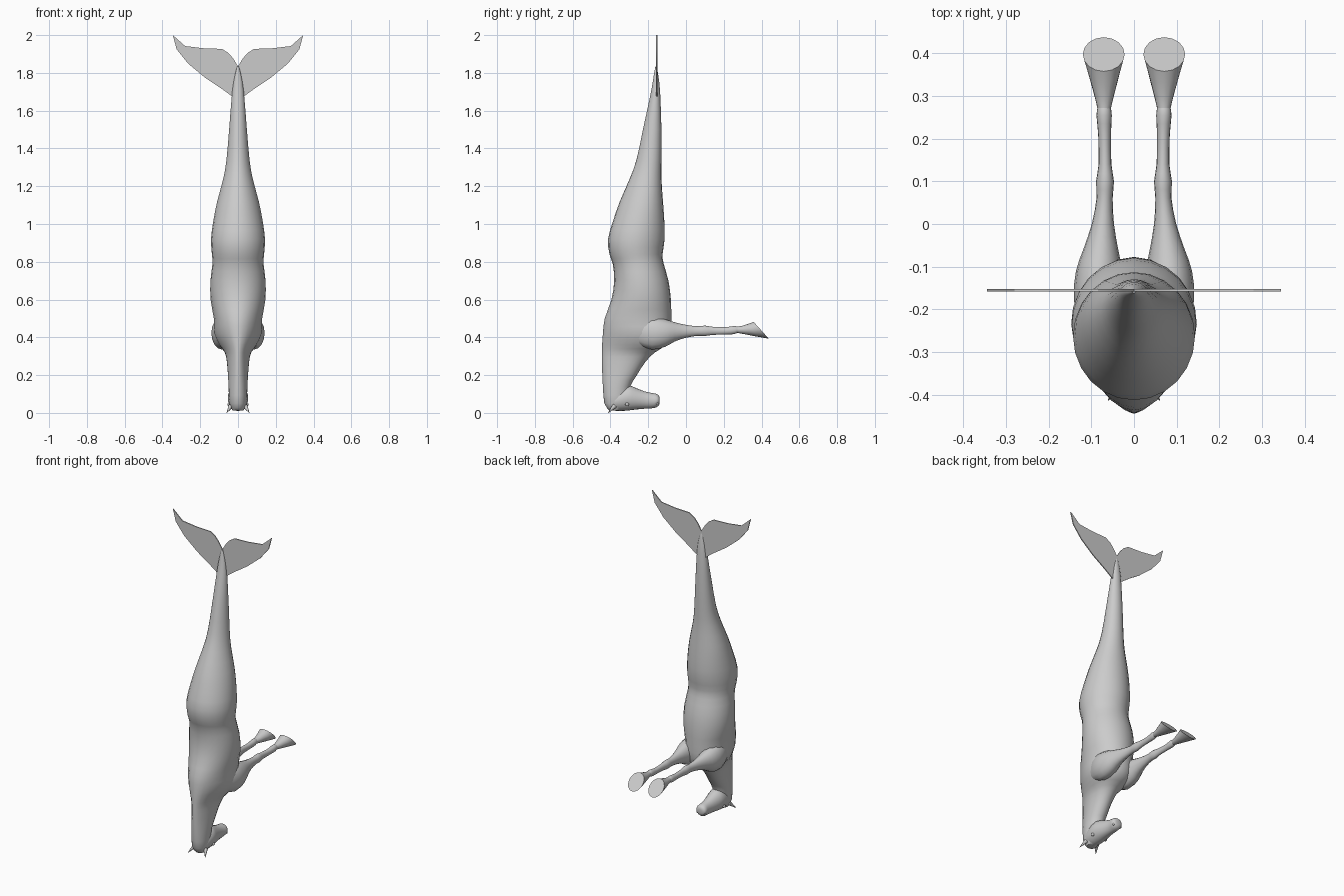
import bpy, bmesh
from math import sin, cos, pi, radians
from mathutils import Vector


def finish(bm, name, angle=50):
    bmesh.ops.recalc_face_normals(bm, faces=bm.faces)
    me = bpy.data.meshes.new(name)
    bm.to_mesh(me)
    bm.free()
    ob = bpy.data.objects.new(name, me)
    bpy.context.collection.objects.link(ob)
    bpy.ops.object.select_all(action='DESELECT')
    ob.select_set(True)
    bpy.context.view_layer.objects.active = ob
    bpy.ops.object.shade_smooth_by_angle(angle=radians(angle))
    return ob


def refine(rows, steps):
    """Catmull-Rom interpolation of the station rows."""
    out = []
    for i in range(len(rows) - 1):
        p = [rows[max(i - 1, 0)], rows[i], rows[i + 1], rows[min(i + 2, len(rows) - 1)]]
        for s in range(steps):
            t = s / steps
            out.append([0.5 * (2 * b + (c - a) * t + (2 * a - 5 * b + 4 * c - d) * t * t
                               + (3 * b - a - 3 * c + d) * t ** 3)
                        for a, b, c, d in zip(*p)])
    return out + [list(rows[-1])]


def loft(name, rows, axis, sides=20, steps=2):
    """Rows: position, low, high, half width, egg shape, x centre, end shear."""
    bm = bmesh.new()
    rings = []
    for t, lo, hi, w, egg, cx, shear in refine(rows, steps):
        ring = []
        for k in range(sides):
            a = 2 * pi * k / sides
            x = cx + w * cos(a) * (1 + egg * sin(a))
            dv = (hi - lo) / 2 * sin(a)
            v = (lo + hi) / 2 + dv
            ring.append(bm.verts.new((x, v, t) if axis == 'z' else (x, t + shear * dv, v)))
        rings.append(ring)
    for r, q in zip(rings, rings[1:]):
        for k in range(sides):
            n = (k + 1) % sides
            bm.faces.new((r[k], r[n], q[n], q[k]))
    bm.faces.new(rings[0])
    bm.faces.new(rings[-1])
    return finish(bm, name)


# Neck, trunk and tapering fish tail as one vertical loft
body = [(0.012, -0.405, -0.35, 0.028, 0), (0.05, -0.432, -0.31, 0.045, 0),
        (0.14, -0.440, -0.295, 0.050, 0.1), (0.20, -0.443, -0.26, 0.053, 0.15),
        (0.27, -0.445, -0.215, 0.058, 0.2), (0.32, -0.445, -0.165, 0.068, 0.25),
        (0.36, -0.444, -0.105, 0.096, 0.3), (0.42, -0.440, -0.080, 0.124, 0.22),
        (0.50, -0.430, -0.078, 0.128, 0.1), (0.60, -0.395, -0.080, 0.145, 0.05),
        (0.70, -0.380, -0.093, 0.146, 0), (0.79, -0.388, -0.118, 0.135, 0),
        (0.84, -0.405, -0.124, 0.138, 0), (0.92, -0.413, -0.113, 0.143, 0),
        (1.02, -0.385, -0.115, 0.130, 0.05), (1.12, -0.350, -0.122, 0.110, 0.1),
        (1.24, -0.298, -0.130, 0.078, 0.1), (1.34, -0.262, -0.130, 0.061, 0.1),
        (1.50, -0.228, -0.130, 0.047, 0.1), (1.70, -0.185, -0.137, 0.031, 0.05),
        (1.79, -0.170, -0.147, 0.016, 0), (1.835, -0.162, -0.155, 0.004, 0)]
loft("body", [r + (0, 0) for r in body], 'z', 24)

# Head, running forward from the poll to the muzzle
head = [(-0.412, 0.035, 0.08, 0.024, 0), (-0.39, 0.015, 0.105, 0.042, 0),
        (-0.35, 0.010, 0.130, 0.051, 0), (-0.305, 0.013, 0.145, 0.054, 0),
        (-0.265, 0.018, 0.132, 0.047, -0.05), (-0.22, 0.022, 0.114, 0.037, 0),
        (-0.185, 0.024, 0.106, 0.033, 0), (-0.158, 0.029, 0.101, 0.035, 0),
        (-0.144, 0.040, 0.092, 0.028, 0), (-0.139, 0.052, 0.08, 0.014, 0)]
loft("head", [r + (0, 0) for r in head], 'y')

for side, label in ((-1, "left"), (1, "right")):
    # Foreleg with shoulder, knee, fetlock and flared hoof
    leg = [(-0.25, 0.36, 0.50, 0.035, 0.085), (-0.18, 0.335, 0.51, 0.058, 0.083),
           (-0.11, 0.350, 0.495, 0.054, 0.082), (-0.06, 0.378, 0.480, 0.041, 0.078),
           (0.00, 0.398, 0.466, 0.026, 0.073), (0.06, 0.408, 0.459, 0.019, 0.069),
           (0.10, 0.407, 0.462, 0.021, 0.068), (0.14, 0.413, 0.456, 0.015, 0.068),
           (0.21, 0.415, 0.454, 0.015, 0.069), (0.255, 0.417, 0.460, 0.018, 0.070),
           (0.275, 0.426, 0.456, 0.015, 0.070)]
    rows = [(y, lo, hi, w, 0, side * cx, 0) for y, lo, hi, w, cx in leg]
    loft(label + "_foreleg", rows, 'y', 16)
    hoof = [(0.27, 0.424, 0.457, 0.0155, 0, side * 0.07, 0),
            (0.305, 0.416, 0.461, 0.024, 0, side * 0.07, -0.35),
            (0.398, 0.393, 0.482, 0.049, 0, side * 0.071, -0.9)]
    loft(label + "_hoof", rows=hoof, axis='y', sides=16)

    # Ear
    bm = bmesh.new()
    base, tip = Vector((side * 0.038, -0.378, 0.036)), Vector((side * 0.060, -0.413, 0.0))
    bmesh.ops.create_cone(bm, cap_ends=True, segments=10, radius1=0.013, radius2=0.001,
                          depth=(tip - base).length)
    bm.transform((tip - base).to_track_quat('Z', 'Y').to_matrix().to_4x4())
    bmesh.ops.translate(bm, verts=bm.verts, vec=(base + tip) / 2)
    finish(bm, label + "_ear")

    # Eye and nostril
    for part, loc, r in (("eye", (0.046, -0.312, 0.045), 0.010),
                         ("nostril", (0.026, -0.153, 0.05), 0.007)):
        bm = bmesh.new()
        bmesh.ops.create_uvsphere(bm, u_segments=12, v_segments=8, radius=r)
        bmesh.ops.translate(bm, verts=bm.verts, vec=(side * loc[0], loc[1], loc[2]))
        finish(bm, label + "_" + part)

    # Tail fluke
    outline = [(0, 1.835), (0.026, 1.877), (0.05, 1.905), (0.085, 1.927), (0.18, 1.93),
               (0.28, 1.942), (0.345, 2.0), (0.325, 1.925), (0.265, 1.85), (0.175, 1.775),
               (0.095, 1.722), (0.03, 1.675), (0, 1.70)]
    bm = bmesh.new()
    face = bm.faces.new([bm.verts.new((side * x, -0.158, z)) for x, z in outline])
    ext = bmesh.ops.extrude_face_region(bm, geom=[face])
    bmesh.ops.translate(bm, vec=(0, 0.006, 0),
                        verts=[v for v in ext["geom"] if isinstance(v, bmesh.types.BMVert)])
    finish(bm, label + "_tail_fluke", 30)
